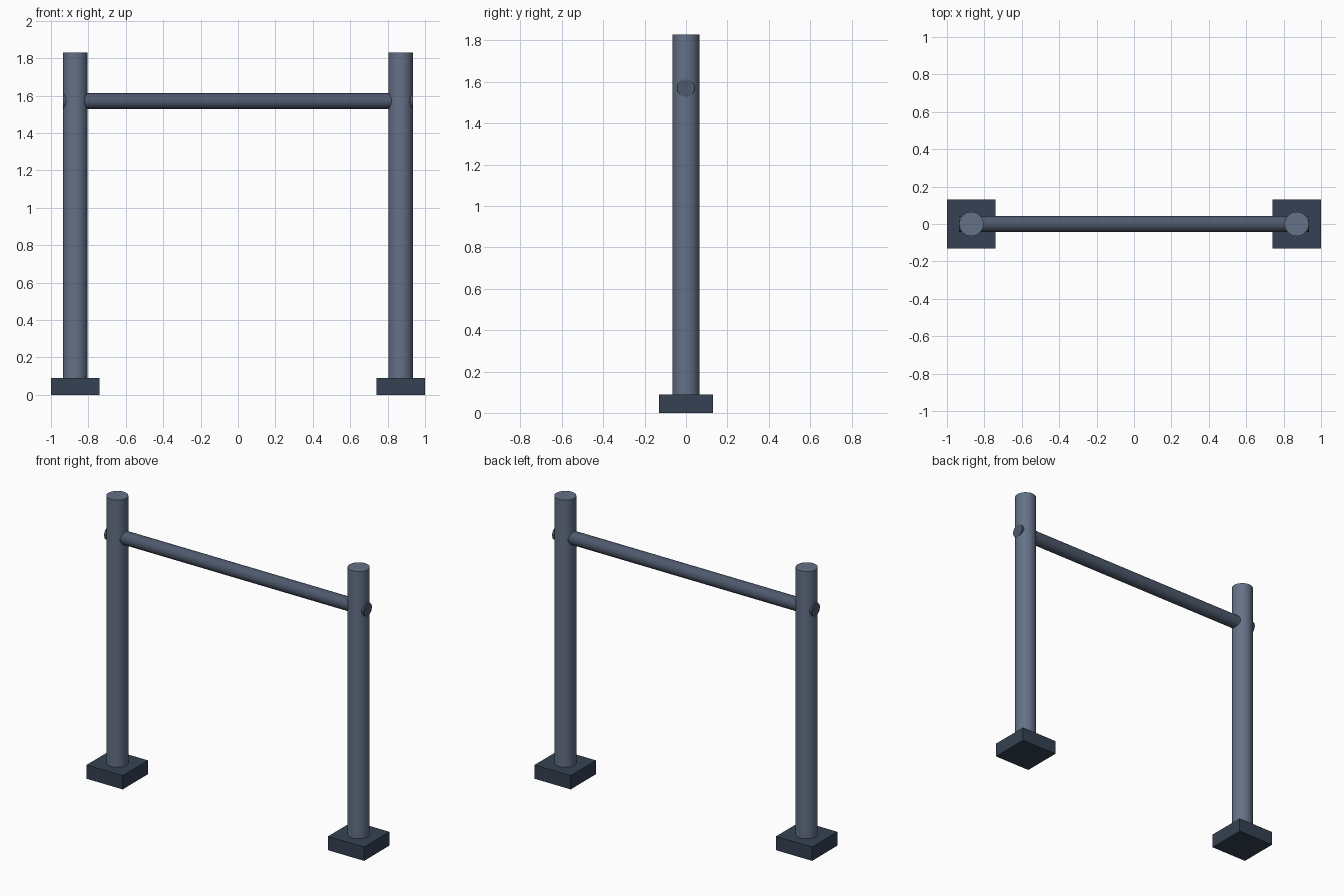
import bpy
import math

if "Cube" in bpy.data.objects:
    bpy.data.objects.remove(bpy.data.objects["Cube"])

POST_X = 0.87
POST_R = 0.065
BASE_H = 0.09
POST_TOP = 1.83


def material(name, rgb):
    mat = bpy.data.materials.new(name)
    mat.diffuse_color = (*rgb, 1)
    mat.use_nodes = True
    mat.node_tree.nodes["Principled BSDF"].inputs["Base Color"].default_value = mat.diffuse_color
    return mat


post_mat = material("post_grey", (0.127, 0.165, 0.24))
bar_mat = material("bar_grey", (0.075, 0.1, 0.15))
base_mat = material("base_grey", (0.036, 0.053, 0.085))


def finish(name, mat):
    obj = bpy.context.object
    obj.name = name
    obj.data.materials.append(mat)
    return obj


def cylinder(name, mat, radius, length, location, rotation=(0, 0, 0)):
    bpy.ops.mesh.primitive_cylinder_add(vertices=32, radius=radius, depth=length,
                                        location=location, rotation=rotation)
    bpy.ops.object.shade_smooth_by_angle(angle=math.radians(30))
    return finish(name, mat)


# Square foot and round post on each side
for side, label in ((-1, "left"), (1, "right")):
    bpy.ops.mesh.primitive_cube_add(size=1, location=(side * POST_X, 0, BASE_H / 2))
    base = finish(label + "_base", base_mat)
    base.scale = (0.26, 0.26, BASE_H)
    cylinder(label + "_post", post_mat, POST_R, POST_TOP - BASE_H,
             (side * POST_X, 0, (POST_TOP + BASE_H) / 2))

# Crossbar running through both posts
cylinder("crossbar", bar_mat, 0.0425, 2 * (POST_X + POST_R), (0, 0, 1.57),
         (0, math.pi / 2, 0))
